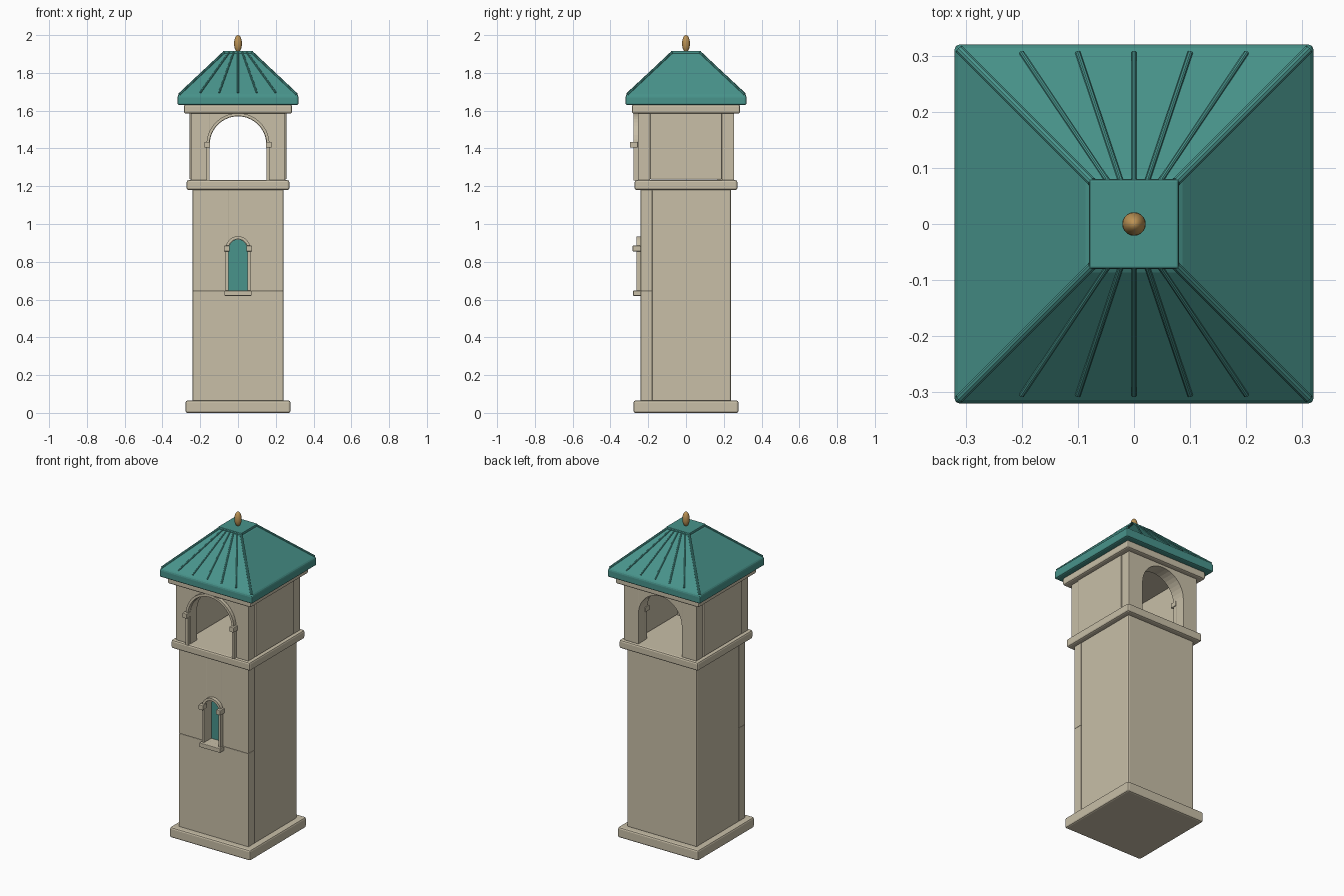
import bpy, bmesh
from math import pi, sin, cos
from mathutils import Vector

cube = bpy.data.objects.get("Cube")
if cube:
    bpy.data.objects.remove(cube, do_unlink=True)


def material(name, rgb):
    m = bpy.data.materials.new(name)
    m.use_nodes = True
    m.diffuse_color = (*rgb, 1)
    bsdf = m.node_tree.nodes["Principled BSDF"]
    bsdf.inputs["Base Color"].default_value = (*rgb, 1)
    bsdf.inputs["Roughness"].default_value = 0.8
    return m


STONE = material("warm stone", (0.58, 0.52, 0.39))
TEAL = material("teal copper", (0.065, 0.295, 0.26))
GOLD = material("old gold", (0.5, 0.29, 0.09))


def finish(name, bm, mat, bevel=0.0):
    bmesh.ops.recalc_face_normals(bm, faces=bm.faces)
    mesh = bpy.data.meshes.new(name)
    bm.to_mesh(mesh)
    bm.free()
    mesh.materials.append(mat)
    ob = bpy.data.objects.new(name, mesh)
    bpy.context.collection.objects.link(ob)
    if bevel:
        mod = ob.modifiers.new("Bevel", "BEVEL")
        mod.width = bevel
        mod.segments = 2
    return ob


def smooth(ob):
    bpy.ops.object.select_all(action="DESELECT")
    ob.select_set(True)
    bpy.context.view_layer.objects.active = ob
    bpy.ops.object.shade_smooth_by_angle()


def box(name, x, y, z, mat=STONE, bevel=0.0):
    bm = bmesh.new()
    bmesh.ops.create_cube(bm, size=1)
    for v in bm.verts:
        for i, (lo, hi) in enumerate((x, y, z)):
            v.co[i] = lo if v.co[i] < 0 else hi
    return finish(name, bm, mat, bevel)


def slab(name, half, z, mat=STONE, bevel=0.01):
    return box(name, (-half, half), (-half, half), z, mat, bevel)


def pair(name, x, y, z, bevel=0.0):
    box("left_" + name, x, y, z, STONE, bevel)
    box("right_" + name, (-x[1], -x[0]), y, z, STONE, bevel)


def arc(r, zc, n=20):
    return [(-r * cos(pi * i / n), zc + r * sin(pi * i / n)) for i in range(n + 1)]


def extrude_y(name, outline, y, mat=STONE):
    # prism from an x-z outline
    bm = bmesh.new()
    face = bm.faces.new([bm.verts.new((px, y[0], pz)) for px, pz in outline])
    out = bmesh.ops.extrude_face_region(bm, geom=[face])
    moved = [g for g in out["geom"] if isinstance(g, bmesh.types.BMVert)]
    bmesh.ops.translate(bm, vec=(0, y[1] - y[0], 0), verts=moved)
    return finish(name, bm, mat)


def arched_wall(name, r, half, y, z0, spring, z1):
    # two piers with an arched lintel between them
    pair(name + "_pier", (r, half), y, (z0, z1), 0.003)
    extrude_y(name + "_lintel", arc(r, spring) + [(r, z1), (-r, z1)], y)


def arch_trim(name, r, w, y_wall, z0, spring):
    # pilasters, capitals and a ring standing proud of the wall
    y = (y_wall - 0.023, y_wall)
    pair(name + "_pilaster", (r, r + w), y, (z0, spring))
    pair(name + "_capital", (r - 0.005, r + w + 0.01), (y_wall - 0.042, y_wall),
         (spring - 0.015, spring + 0.015), 0.003)
    extrude_y(name + "_arch_ring", arc(r, spring) + arc(r + w, spring)[::-1], y)


def rod(name, a, b, radius):
    a, b = Vector(a), Vector(b)
    bm = bmesh.new()
    bmesh.ops.create_cone(bm, cap_ends=True, segments=10, radius1=radius,
                          radius2=radius, depth=(b - a).length)
    turn = (b - a).to_track_quat("Z", "Y").to_matrix()
    bmesh.ops.rotate(bm, cent=(0, 0, 0), matrix=turn, verts=bm.verts)
    bmesh.ops.translate(bm, vec=(a + b) / 2, verts=bm.verts)
    smooth(finish(name, bm, TEAL))


# Plinth and shaft
slab("plinth", 0.278, (0, 0.065))
box("shaft_body", (-0.24, 0.24), (-0.18, 0.238), (0.06, 1.185), STONE, 0.007)
FRONT = (-0.24, -0.18)
box("lower_front_wall", (-0.24, 0.24), FRONT, (0.06, 0.645), STONE, 0.003)
arched_wall("upper_front_wall", 0.05, 0.24, FRONT, 0.645, 0.87, 1.185)

# Window
pane = arc(0.049, 0.87) + [(0.049, 0.645), (-0.049, 0.645)]
extrude_y("window_pane", pane, (-0.189, -0.18), TEAL)
arch_trim("window", 0.05, 0.015, -0.24, 0.645, 0.87)
box("window_sill", (-0.072, 0.072), (-0.28, -0.23), (0.62, 0.647), STONE, 0.003)

# Belfry, with the rear trim on the inner side of its wall
slab("belfry_floor", 0.272, (1.18, 1.232))
for side, y in (("front", (-0.255, -0.19)), ("back", (0.19, 0.255))):
    arched_wall(side + "_belfry_wall", 0.15, 0.25, y, 1.23, 1.42, 1.59)
    arch_trim(side + "_belfry", 0.152, 0.015, y[0], 1.23, 1.42)
pair("belfry_side_wall", (0.19, 0.256), (-0.19, 0.19), (1.235, 1.588), 0.005)
slab("belfry_cornice", 0.287, (1.585, 1.632))

# Roof shell from stacked square rings
bm = bmesh.new()
rings = []
for half, z in ((0.32, 1.63), (0.32, 1.68), (0.08, 1.905)):
    rings.append([bm.verts.new((sx * half, sy * half, z))
                  for sx, sy in ((-1, -1), (1, -1), (1, 1), (-1, 1))])
for low, high in zip(rings, rings[1:]):
    for i in range(4):
        j = (i + 1) % 4
        bm.faces.new((low[i], low[j], high[j], high[i]))
bm.faces.new(rings[0])
bm.faces.new(rings[-1])
finish("roof", bm, TEAL, 0.009)
slab("roof_cap", 0.08, (1.898, 1.917), TEAL, 0.004)

# Hip ridges and fanned seams
for sy, side in ((-1, "front"), (1, "back")):
    for sx, hand in ((1, "left"), (-1, "right")):
        rod(f"{side}_{hand}_hip", (sx * 0.31, sy * 0.31, 1.685),
            (sx * 0.075, sy * 0.075, 1.906), 0.008)
    for i in range(-2, 3):
        rod(f"{side}_roof_seam", (i * 0.1, sy * 0.305, 1.695),
            (i * 0.023, sy * 0.075, 1.909), 0.005)

# Finial
bm = bmesh.new()
bmesh.ops.create_uvsphere(bm, u_segments=20, v_segments=12, radius=1)
bmesh.ops.scale(bm, vec=(0.021, 0.021, 0.045), verts=bm.verts)
bmesh.ops.translate(bm, vec=(0, 0, 1.955), verts=bm.verts)
smooth(finish("finial", bm, GOLD))
